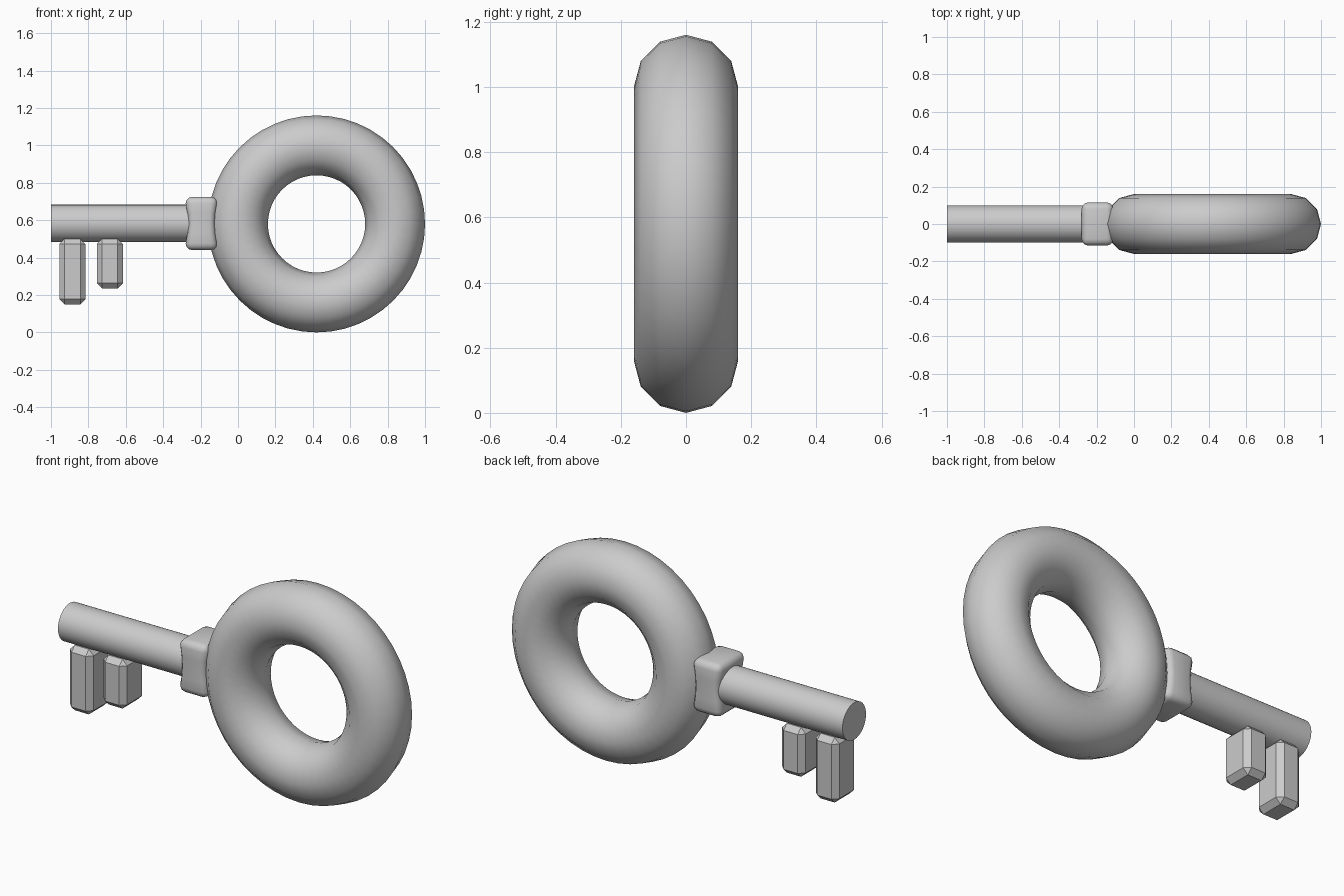
import bpy, bmesh, math
from mathutils import Matrix, Vector

cube = bpy.data.objects.get("Cube")
if cube:
    bpy.data.objects.remove(cube, do_unlink=True)

metal = bpy.data.materials.new("grey metal")
metal.use_nodes = True
grey = (0.6, 0.6, 0.6, 1)
metal.diffuse_color = grey
metal.node_tree.nodes["Principled BSDF"].inputs["Base Color"].default_value = grey

AXIS_Z = 0.583


def finish(obj, name, smooth_angle=None):
    obj.name = name
    obj.data.materials.append(metal)
    if smooth_angle:
        bpy.ops.object.select_all(action='DESELECT')
        obj.select_set(True)
        bpy.context.view_layer.objects.active = obj
        bpy.ops.object.shade_smooth_by_angle(angle=math.radians(smooth_angle))
    return obj


def bevelled_box(name, low, high, width, segments=1, pinch=0, smooth_angle=None):
    low, high = Vector(low), Vector(high)
    centre, size = (low + high) / 2, high - low
    bm = bmesh.new()
    bmesh.ops.create_cube(bm, size=1)
    bmesh.ops.scale(bm, vec=size, verts=bm.verts)
    bmesh.ops.bevel(bm, geom=bm.edges[:], offset=width, segments=segments,
                    profile=0.5, affect='EDGES')
    if pinch:
        # Waist the sides in the middle of the height
        long_edges = [e for e in bm.edges
                      if abs(e.verts[0].co.z - e.verts[1].co.z) > size.z / 2]
        bmesh.ops.subdivide_edges(bm, edges=long_edges, cuts=3, use_grid_fill=True)
        for v in bm.verts:
            t = min(1, abs(v.co.z) / (size.z / 2 - width))
            v.co.x *= 1 - pinch * (1 - t * t)
    bmesh.ops.translate(bm, vec=centre, verts=bm.verts)
    mesh = bpy.data.meshes.new(name)
    bm.to_mesh(mesh)
    bm.free()
    obj = bpy.data.objects.new(name, mesh)
    bpy.context.collection.objects.link(obj)
    return finish(obj, name, smooth_angle)


# Ring handle
bpy.ops.mesh.primitive_torus_add(major_radius=0.42, minor_radius=0.16,
                                 major_segments=48, minor_segments=12,
                                 location=(0.42, 0, 0.58),
                                 rotation=(math.pi / 2, 0, 0))
finish(bpy.context.object, "ring_handle", 60)

# Round shaft
bpy.ops.mesh.primitive_cylinder_add(vertices=32, radius=0.1, depth=0.86,
                                    location=(-0.57, 0, AXIS_Z),
                                    rotation=(0, math.pi / 2, 0))
finish(bpy.context.object, "shaft", 40)

# Collar between shaft and ring
bevelled_box("collar", (-0.28, -0.115, 0.44), (-0.11, 0.115, 0.725),
             0.035, segments=3, pinch=0.15, smooth_angle=50)

# Teeth under the shaft
for name, x, bottom in (("outer_tooth", -0.885, 0.15), ("inner_tooth", -0.685, 0.235)):
    bevelled_box(name, (x - 0.07, -0.09, bottom), (x + 0.07, 0.09, 0.5), 0.028)
